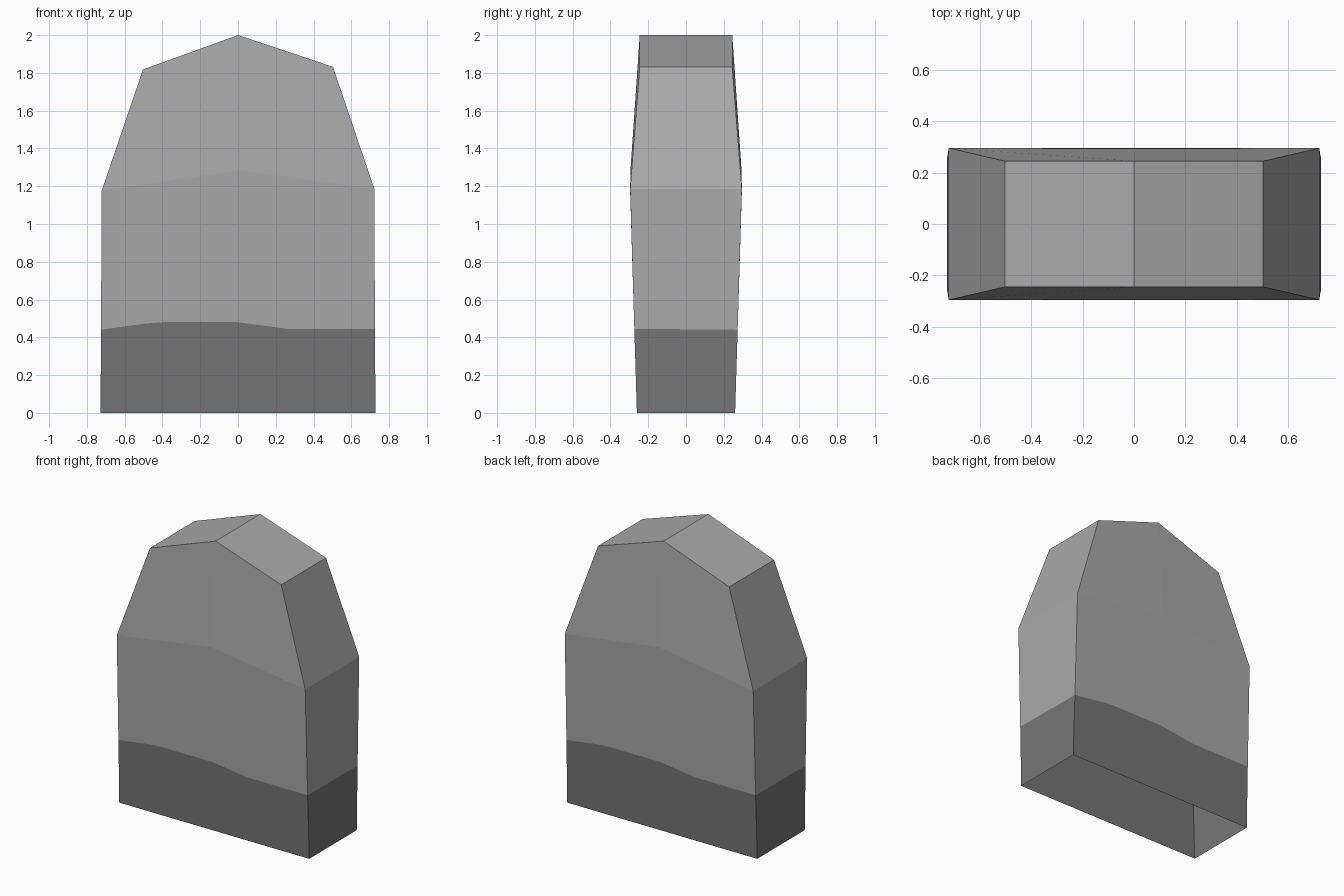
import bpy
import bmesh

if "Cube" in bpy.data.objects:
    bpy.data.objects.remove(bpy.data.objects["Cube"])


def material(name, value):
    m = bpy.data.materials.new(name)
    m.diffuse_color = (value, value, value, 1)
    m.use_nodes = True
    m.node_tree.nodes["Principled BSDF"].inputs["Base Color"].default_value = m.diffuse_color
    return m


bm = bmesh.new()


def add_face(verts, mat):
    bm.faces.new(verts).material_index = mat


def depth(z):
    # half thickness: swells to the shoulder, then narrows to the crown
    if z < 1.18:
        return 0.26 + 0.036 * z / 1.18
    return max(0.245, 0.296 - 0.051 * (z - 1.18) / 0.64)


# wavy upper edge of the dark base band, as (x, z) seen from outside
WAVE = [(-0.725, 0.44), (-0.5, 0.472), (-0.4, 0.48), (0, 0.48), (0.26, 0.445), (0.725, 0.445)]


def slab_face(s):
    """One broad face; s = -1 is the front, s = 1 the back. Returns its outline."""
    def v(x, z, y=None):
        return bm.verts.new((x, s * (y or depth(z)), z))
    wave = [v(-s * x, z) for x, z in WAVE]
    if s > 0:
        wave.reverse()              # always run from -x to +x
    foot_l, foot_r = v(-0.728, 0), v(0.728, 0)
    hip_l, mid, hip_r = v(-0.722, 1.175), v(0, 1.285, 0.294), v(0.722, 1.185)
    sh_l, top, sh_r = v(-0.503, 1.818), v(0, 2.0), v(0.503, 1.832)
    add_face([foot_l, foot_r] + wave[::-1], 1)
    add_face(wave + [hip_r, mid, hip_l], 0)
    add_face([hip_l, mid, top, sh_l], 0)
    add_face([mid, hip_r, sh_r, top], 0)
    return [foot_l, wave[0], hip_l, sh_l, top, sh_r, hip_r, wave[-1], foot_r]


# broad faces, then the rim joining them (underside stays open)
front, back = slab_face(-1), slab_face(1)
for i in range(len(front) - 1):
    band = 1 if i in (0, len(front) - 2) else 0
    add_face([front[i], front[i + 1], back[i + 1], back[i]], band)
bmesh.ops.recalc_face_normals(bm, faces=bm.faces)

mesh = bpy.data.meshes.new("stone_slab")
bm.to_mesh(mesh)
bm.free()
mesh.materials.append(material("light_grey_stone", 0.40))
mesh.materials.append(material("dark_grey_base", 0.18))
slab = bpy.data.objects.new("stone_slab", mesh)
bpy.context.collection.objects.link(slab)
